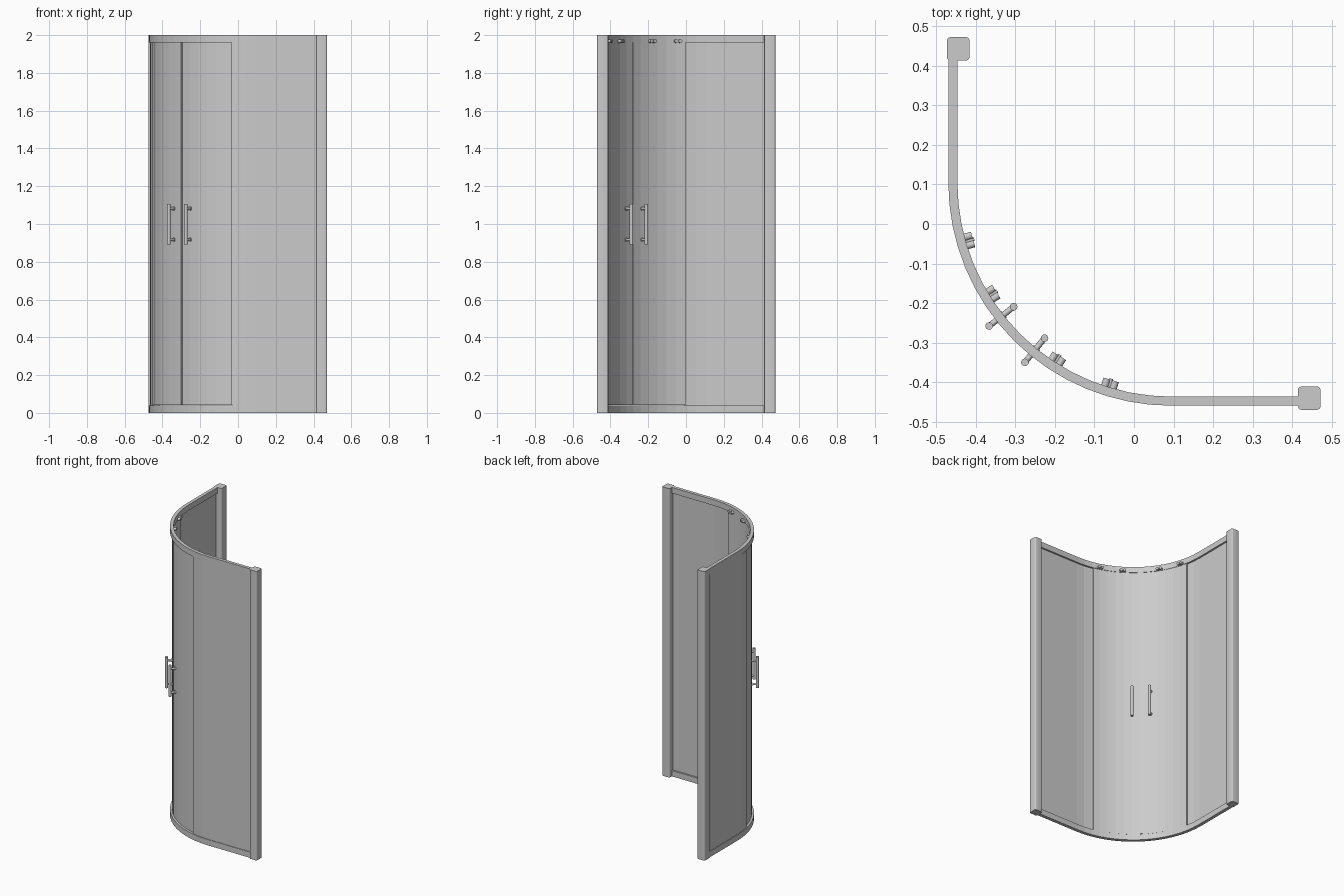
import bpy, bmesh
from math import radians, cos, sin, pi
from mathutils import Vector, Matrix

if "Cube" in bpy.data.objects:
    bpy.data.objects.remove(bpy.data.objects["Cube"])

CX, CY, R = 0.095, 0.105, 0.5535      # quarter-circle plan of the enclosure
MID, HALF = 44.5, 32.5                # door meeting angle, door sweep (degrees)
STEP = 90 / 16


def plan(a, r):
    a = radians(a)
    return Vector((CX - r * cos(a), CY - r * sin(a), 0))


def finish(name, bm):
    bmesh.ops.recalc_face_normals(bm, faces=bm.faces[:])
    me = bpy.data.meshes.new(name)
    bm.to_mesh(me)
    bm.free()
    ob = bpy.data.objects.new(name, me)
    bpy.context.collection.objects.link(ob)
    return ob


def wall(name, a0, a1, r, t, z0, z1, left=False, right=False):
    """Curved wall from angle a0 to a1, optionally with straight ends to the posts."""
    angles = [a0] + [i * STEP for i in range(17) if a0 + .01 < i * STEP < a1 - .01] + [a1]
    pairs = [(plan(a, r + t / 2), plan(a, r - t / 2)) for a in angles]
    if left:
        pairs.insert(0, tuple(Vector((p.x, 0.43, 0)) for p in pairs[0]))
    if right:
        pairs.append(tuple(Vector((0.43, p.y, 0)) for p in pairs[-1]))
    bm = bmesh.new()
    rings = []
    for o, i in pairs:
        rings.append([bm.verts.new((p.x, p.y, z)) for p, z in ((o, z0), (o, z1), (i, z1), (i, z0))])
    for p, q in zip(rings, rings[1:]):
        for k in range(4):
            bm.faces.new((p[k], p[(k + 1) % 4], q[(k + 1) % 4], q[k]))
    bm.faces.new(rings[0])
    bm.faces.new(rings[-1][::-1])
    return finish(name, bm)


def add_cyl(bm, p, q, r, seg=16):
    d = q - p
    m = Matrix.Translation((p + q) / 2) @ d.to_track_quat('Z', 'Y').to_matrix().to_4x4()
    bmesh.ops.create_cone(bm, cap_ends=True, segments=seg, radius1=r, radius2=r,
                          depth=d.length, matrix=m)


def smooth(ob):
    bpy.ops.object.select_all(action='DESELECT')
    ob.select_set(True)
    bpy.context.view_layer.objects.active = ob
    bpy.ops.object.shade_smooth_by_angle(angle=radians(40))


# wall posts with rounded vertical corners
for name, x, y in (("left_post", -0.445, 0.4435), ("right_post", 0.4435, -0.441)):
    bm = bmesh.new()
    bmesh.ops.create_cube(bm, size=1, matrix=Matrix.Translation((x, y, 1)) @ Matrix.Diagonal((.057, .059, 2, 1)))
    edges = [e for e in bm.edges if abs(e.verts[0].co.z - e.verts[1].co.z) > 1]
    bmesh.ops.bevel(bm, geom=edges, offset=.009, segments=4, profile=.5, affect='EDGES')
    smooth(finish(name, bm))

# top and bottom rails
wall("bottom_rail", 0, 90, R, .023, 0, .04, True, True)
wall("top_rail", 0, 90, R, .023, 1.96, 2, True, True)

# fixed glass panels
wall("left_fixed_panel", 0, MID - HALF, R + .004, .007, .035, 1.965, left=True)
wall("right_fixed_panel", MID + HALF, 90, R + .004, .007, .035, 1.965, right=True)

for side, s in (("left", -1), ("right", 1)):
    # sliding curved door
    a, b = sorted((MID + s * .5, MID + s * (HALF + .6)))
    wall(side + "_door", a, b, R - .005, .007, .042, 1.962)
    # vertical seals: door meeting edge and fixed-panel edge
    a, b = sorted((MID + s * .05, MID + s * .75))
    wall(side + "_door_seal", a, b, R - .005, .012, .045, 1.96)
    a, b = sorted((MID + s * (HALF - .3), MID + s * (HALF + .4)))
    wall(side + "_panel_seal", a, b, R, .015, .045, 1.96)

    # handle: a bar on each face joined by two through standoffs
    h = MID + s * 6.3
    bm = bmesh.new()
    up = Vector((0, 0, 1))
    for r in (R - .045, R + .034):
        add_cyl(bm, plan(h, r) + up * .892, plan(h, r) + up * 1.107, .0095)
    for z in (.917, 1.082):
        add_cyl(bm, plan(h, R - .045) + up * z, plan(h, R + .034) + up * z, .0075)
        add_cyl(bm, plan(h, R - .014) + up * z, plan(h, R + .004) + up * z, .0105)
    smooth(finish(side + "_handle", bm))

    # roller carriages inside the top rail
    for n, off in enumerate((12.6, 28.5), 1):
        a = MID + s * off
        bm = bmesh.new()
        m = Matrix.Translation(plan(a, R - .023) + up * 1.968) @ Matrix.Rotation(radians(a), 4, 'Z')
        bmesh.ops.create_cube(bm, size=1, matrix=m @ Matrix.Diagonal((.014, .034, .009, 1)))
        for t in (-.011, .011):
            add_cyl(bm, m @ Vector((-.013, t, 0)), m @ Vector((.008, t, 0)), .0095, 14)
        add_cyl(bm, m @ Vector((-.014, 0, 0)), m @ Vector((.011, 0, 0)), .005, 10)
        smooth(finish(f"{side}_roller_{n}", bm))
